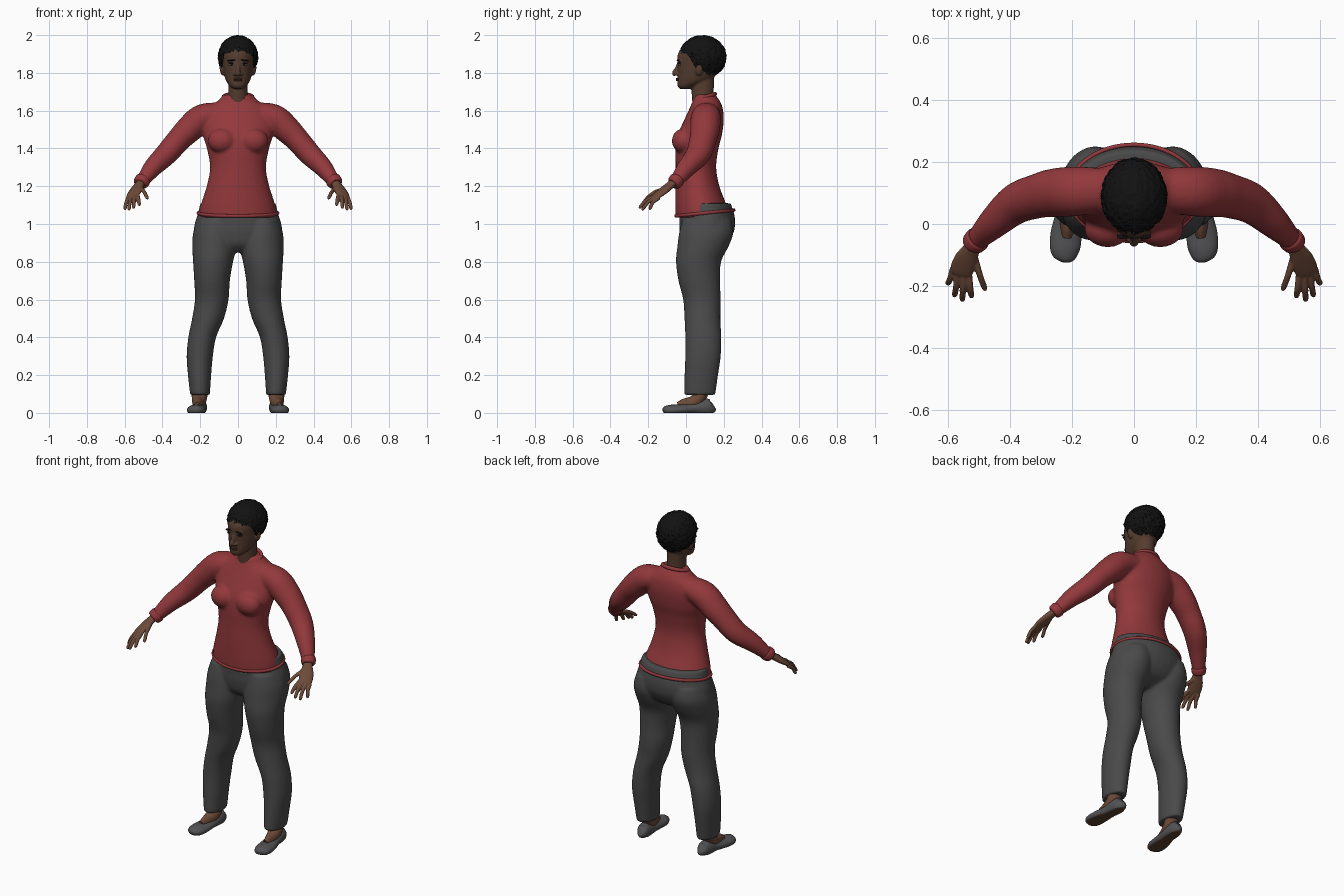
import bpy, bmesh, math
from mathutils import Vector, Matrix, noise

cube = bpy.data.objects.get("Cube")
if cube:
    bpy.data.objects.remove(cube, do_unlink=True)


def material(name, r, g, b):
    m = bpy.data.materials.new(name)
    m.use_nodes = True
    m.diffuse_color = (r, g, b, 1)
    bsdf = m.node_tree.nodes["Principled BSDF"]
    bsdf.inputs["Base Color"].default_value = (r, g, b, 1)
    bsdf.inputs["Roughness"].default_value = 0.8
    return m


RED = material("red knit", 0.29, 0.04, 0.044)
GREY = material("charcoal cloth", 0.068, 0.068, 0.07)
SHOE = material("shoe grey", 0.085, 0.085, 0.09)
SKIN = material("brown skin", 0.15, 0.068, 0.04)
FACE = material("deep brown skin", 0.09, 0.045, 0.028)
LIPS = material("lip brown", 0.085, 0.033, 0.024)
HAIR = material("black hair", 0.006, 0.006, 0.006)
SOLE = material("brown sole", 0.1, 0.05, 0.03)
EYE = material("eye white", 0.3, 0.26, 0.23)


def smooth_path(rows, steps=5):
    """Catmull-Rom interpolation of rows of numbers."""
    p = [rows[0]] + list(rows) + [rows[-1]]
    out = []
    for a, b, c, d in zip(p, p[1:], p[2:], p[3:]):
        for k in range(steps):
            t = k / steps
            out.append([(2*y + (z-x)*t + (2*x - 5*y + 4*z - w)*t*t
                         + (3*y - x - 3*z + w)*t**3) / 2
                        for x, y, z, w in zip(a, b, c, d)])
    return out + [list(rows[-1])]


def skin_rings(bm, rings):
    loops = [[bm.verts.new(co) for co in ring] for ring in rings]
    n = len(loops[0])
    for a, b in zip(loops, loops[1:]):
        for i in range(n):
            j = (i + 1) % n
            bm.faces.new((a[i], a[j], b[j], b[i]))
    bm.faces.new(loops[0][::-1])
    bm.faces.new(loops[-1])


ANGLES = [math.tau * i / 32 for i in range(32)]


def stack(bm, rows, side=1):
    """Horizontal oval slices: z, x low, x high, y front, y back."""
    rings = []
    for z, x0, x1, y0, y1 in smooth_path(rows):
        rings.append([(side * ((x0+x1)/2 + (x1-x0)/2 * math.cos(a)),
                       (y0+y1)/2 + (y1-y0)/2 * math.sin(a), z) for a in ANGLES])
    skin_rings(bm, rings)


def tube(bm, rows, side=1, up=(0, 1, 0)):
    """Oval slices across a path: x, y, z, width radius, depth radius."""
    path = smooth_path(rows)
    pts = [Vector(r[:3]) for r in path]
    rings = []
    for i, r in enumerate(path):
        t = (pts[min(i+1, len(pts)-1)] - pts[max(i-1, 0)]).normalized()
        u = t.cross(Vector(up)).normalized()
        v = u.cross(t)
        ring = [pts[i] + u*r[3]*math.cos(a) + v*r[4]*math.sin(a) for a in ANGLES]
        rings.append([(side * c.x, c.y, c.z) for c in ring])
    skin_rings(bm, rings)


def ball(bm, centre, radii, turn=0):
    m = (Matrix.Translation(centre) @ Matrix.Rotation(turn, 4, 'Y')
         @ Matrix.Diagonal((*radii, 1)))
    bmesh.ops.create_uvsphere(bm, u_segments=24, v_segments=14, radius=1, matrix=m)


def finish(name, bm, mats, voxel=0, relax=0):
    """Make the object; a voxel size fuses its overlapping pieces."""
    bmesh.ops.recalc_face_normals(bm, faces=bm.faces)
    me = bpy.data.meshes.new(name)
    bm.to_mesh(me)
    bm.free()
    ob = bpy.data.objects.new(name, me)
    bpy.context.collection.objects.link(ob)
    for m in mats:
        me.materials.append(m)
    bpy.ops.object.select_all(action='DESELECT')
    ob.select_set(True)
    bpy.context.view_layer.objects.active = ob
    if voxel:
        mod = ob.modifiers.new("fuse", 'REMESH')
        mod.mode, mod.voxel_size = 'VOXEL', voxel
        bpy.ops.object.modifier_apply(modifier=mod.name)
        mod = ob.modifiers.new("relax", 'SMOOTH')
        mod.factor, mod.iterations = 0.5, relax
        bpy.ops.object.modifier_apply(modifier=mod.name)
    bpy.ops.object.shade_smooth_by_angle(angle=math.radians(50))
    return ob


def band(name, centre, rx, ry, thick, tilt):
    """Oval rolled edge around the body."""
    bpy.ops.mesh.primitive_torus_add(major_segments=64, minor_segments=10,
                                     major_radius=1, minor_radius=thick / rx)
    ob = bpy.context.object
    ob.name = name
    ob.data.transform(Matrix.Translation(centre) @ Matrix.Rotation(tilt, 4, 'X')
                      @ Matrix.Diagonal((rx, ry, rx, 1)))
    ob.data.materials.append(RED)
    bpy.ops.object.shade_smooth()


# Sweater: torso, bust and sleeves fused together
bm = bmesh.new()
torso = [(1.035, .208, -.055, .235), (1.1, .197, -.057, .215), (1.2, .166, -.057, .177),
         (1.3, .148, -.055, .16), (1.4, .165, -.055, .172), (1.47, .185, -.045, .19),
         (1.55, .19, -.01, .2), (1.61, .165, .018, .195), (1.65, .11, .035, .18),
         (1.685, .075, .045, .155)]
stack(bm, [(z, -w, w, f, b) for z, w, f, b in torso])
for s in (1, -1):
    ball(bm, (s * .085, -.015, 1.44), (.075, .06, .065))
    tube(bm, [(.09, .11, 1.585, .06, .07), (.19, .105, 1.56, .074, .08),
              (.26, .1, 1.5, .072, .078), (.31, .09, 1.45, .065, .072),
              (.38, .065, 1.37, .06, .066), (.45, .005, 1.3, .05, .052),
              (.5, -.045, 1.235, .037, .037), (.518, -.065, 1.215, .035, .034)], s)
finish("sweater", bm, [RED], .009, 4)
band("collar", (0, .1, 1.672), .076, .058, .011, .3)
band("sweater_hem", (0, .1, 1.058), .21, .156, .009, .1)

# Sleeve cuffs
for s, label in ((1, "left"), (-1, "right")):
    bm = bmesh.new()
    tube(bm, [(.5, -.045, 1.237, .038, .038), (.505, -.05, 1.231, .042, .041),
              (.517, -.063, 1.217, .039, .038), (.521, -.068, 1.212, .033, .032)], s)
    finish(label + "_cuff", bm, [RED])

# Trousers: hips and two legs fused together
bm = bmesh.new()
hips = [(1.11, .2, -.03, .237), (1.05, .214, -.035, .256), (1, .23, -.035, .26),
        (.95, .232, -.034, .25), (.89, .2, -.02, .21), (.85, .1, .02, .13)]
stack(bm, [(z, -w, w, f, b) for z, w, f, b in hips])
for s in (1, -1):
    stack(bm, [(1.02, .03, .215, -.02, .24), (.95, .01, .238, -.037, .25),
               (.88, .008, .242, -.046, .225), (.8, .026, .238, -.053, .186),
               (.7, .043, .232, -.04, .18), (.6, .05, .228, -.015, .184),
               (.5, .074, .243, -.008, .182), (.4, .116, .263, -.004, .187),
               (.3, .133, .272, -.004, .184), (.2, .142, .265, -.008, .17),
               (.11, .148, .255, -.01, .157), (.095, .15, .252, -.008, .155)], s)
finish("trousers", bm, [GREY], .009, 4)

for s, label in ((1, "left"), (-1, "right")):
    # Ankle and instep
    bm = bmesh.new()
    tube(bm, [(.2, .09, .17, .04, .04), (.203, .08, .1, .036, .042),
              (.207, .045, .058, .036, .036), (.213, -.01, .038, .036, .024),
              (.216, -.04, .03, .028, .016)], s, (1, 0, 0))
    finish(label + "_foot", bm, [SKIN])
    # Flat slip-on shoe with a darker sole
    bm = bmesh.new()
    tube(bm, [(.2, .146, .04, .014, .022), (.2, .134, .034, .03, .038),
              (.203, .1, .03, .039, .045), (.208, .04, .024, .042, .031),
              (.218, -.03, .017, .05, .028), (.222, -.08, .014, .048, .029),
              (.222, -.11, .014, .034, .022), (.223, -.122, .012, .014, .01)],
         s, (0, 0, 1))
    for v in bm.verts:
        v.co.z = max(v.co.z, 0)
    bm.normal_update()
    bmesh.ops.recalc_face_normals(bm, faces=bm.faces)
    for f in bm.faces:
        f.material_index = int(f.normal.z < -.8)
    finish(label + "_shoe", bm, [SHOE, SOLE])
    # Hand: palm, four fingers and thumb
    bm = bmesh.new()
    palm_up = (-.35, .44, -.79)
    tube(bm, [(.505, -.05, 1.23, .024, .022), (.522, -.08, 1.208, .027, .02),
              (.54, -.115, 1.18, .038, .018), (.556, -.15, 1.153, .038, .014),
              (.56, -.165, 1.143, .03, .009)], s, palm_up)
    fingers = [((.532, -.16, 1.153), (.522, -.238, 1.1)),
               ((.548, -.158, 1.15), (.553, -.25, 1.085)),
               ((.566, -.152, 1.144), (.578, -.235, 1.075)),
               ((.582, -.143, 1.138), (.6, -.195, 1.078)),
               ((.515, -.1, 1.19), (.478, -.215, 1.135))]
    for base, tip in fingers:
        base, tip = Vector(base), Vector(tip)
        mid = base.lerp(tip, .5) + Vector((0, -.006, .007))
        tube(bm, [(*base, .011, .011), (*mid, .01, .01),
                  (*base.lerp(tip, .9), .009, .009), (*tip, .004, .004)], s, palm_up)
    finish(label + "_hand", bm, [SKIN], .0035, 2)

# Head with neck, nose, brow ridge and ears
bm = bmesh.new()
neck = [(1.62, .06, .035, .155), (1.69, .052, .03, .147), (1.78, .052, .025, .15)]
skull = [(1.715, .022, -.03, .02), (1.73, .044, -.044, .06), (1.76, .064, -.046, .13),
         (1.8, .076, -.044, .165), (1.85, .083, -.046, .19), (1.9, .085, -.043, .19),
         (1.94, .07, -.01, .17), (1.965, .04, .03, .13)]
for rows in (neck, skull):
    stack(bm, [(z, -w, w, f, b) for z, w, f, b in rows])
tube(bm, [(0, -.04, 1.85, .008, .008), (0, -.05, 1.82, .01, .011),
          (0, -.058, 1.8, .014, .016), (0, -.053, 1.787, .014, .012)])
for s in (1, -1):
    ball(bm, (s * .016, -.047, 1.793), (.01, .012, .008))
    ball(bm, (s * .032, -.033, 1.862), (.025, .013, .007))
    ball(bm, (s * .085, .07, 1.815), (.011, .02, .031), s * .2)
finish("head", bm, [FACE], .005, 2)

# Mouth
bm = bmesh.new()
for z in (1.769, 1.761):
    ball(bm, (0, -.043, z), (.024, .011, .0055))
finish("lips", bm, [LIPS])

# Eyes and eyebrows
for s, label in ((1, "left"), (-1, "right")):
    for part, z, y, size, mat, turn in (
            ("eye", 1.843, -.033, (.014, .006, .0045), EYE, 0),
            ("iris", 1.843, -.036, (.0055, .005, .0046), HAIR, 0),
            ("eyelid", 1.849, -.034, (.017, .008, .0028), HAIR, .08),
            ("eyebrow", 1.867, -.04, (.021, .009, .0042), HAIR, .1)):
        bm = bmesh.new()
        ball(bm, (s * .034, y, z), size, s * turn)
        finish(label + "_" + part, bm, [mat])

# Short textured hair, trimmed along a hairline that drops behind the ears
bm = bmesh.new()
bmesh.ops.create_icosphere(bm, subdivisions=6, radius=1)
for v in bm.verts:
    d = v.co.copy()
    tuft = noise.noise(d * 7) * .04 + noise.noise(d * 19) * .045
    d *= 1 + tuft * (1 - .5 * max(d.z, 0))
    v.co = Vector((d.x * .105, .088 + d.y * .124, 1.885 + d.z * .114))


def hairline(c):
    drop = min(max((c.y - .005) / .085, 0), 1)
    return 1.908 - .15 * drop + noise.noise(c * 90) * .006


trim = [f for f in bm.faces
        if f.calc_center_median().z < hairline(f.calc_center_median())]
bmesh.ops.delete(bm, geom=trim, context='FACES')
hair = finish("hair", bm, [HAIR])
shell = hair.modifiers.new("thickness", 'SOLIDIFY')
shell.thickness, shell.offset = .03, -1
